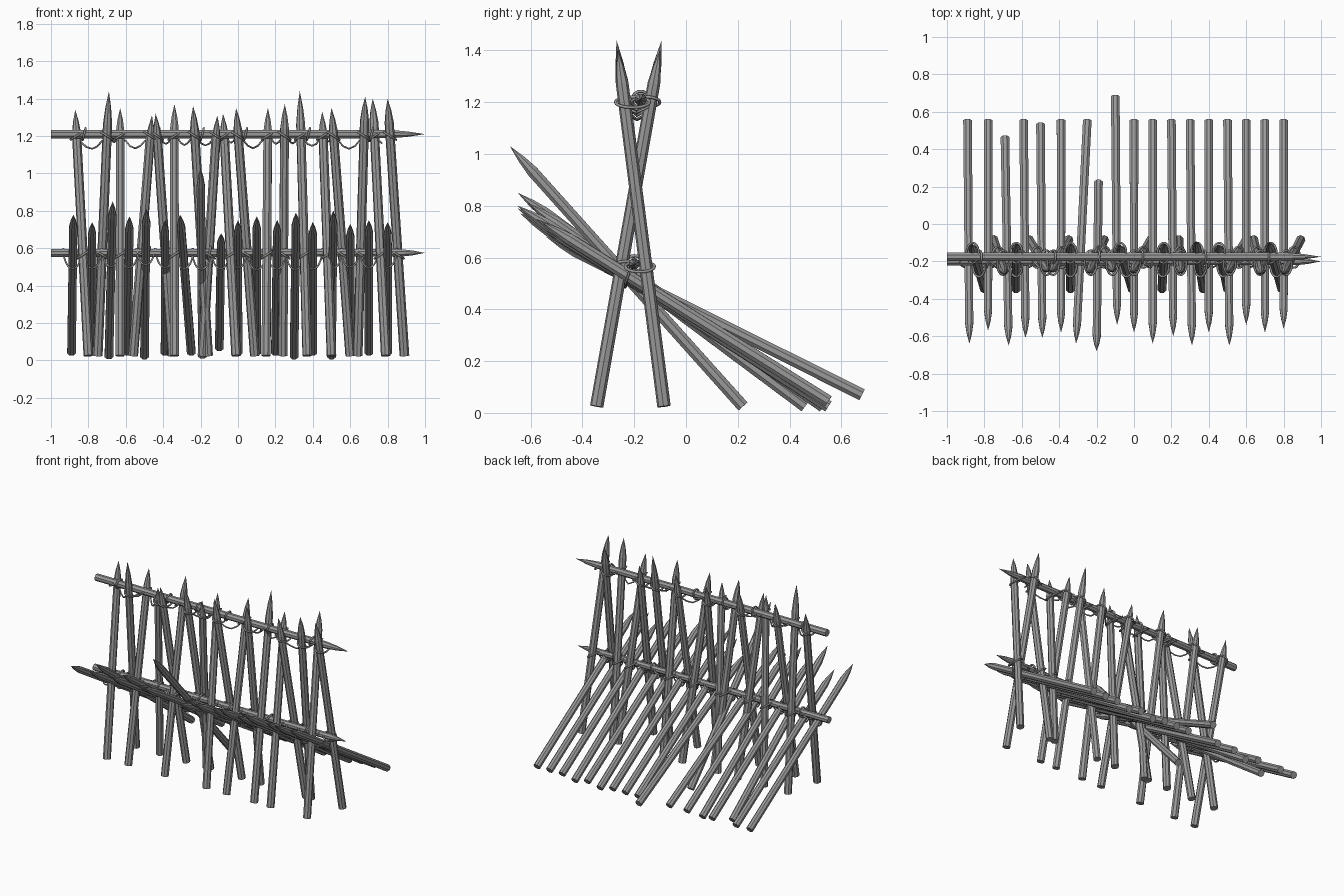
import bpy, bmesh, math
from mathutils import Vector

cube = bpy.data.objects.get("Cube")
if cube:
    bpy.data.objects.remove(cube)

GREY = (0.32, 0.32, 0.32, 1)
wood = bpy.data.materials.new("weathered grey")
wood.use_nodes = True
wood.diffuse_color = GREY
wood.node_tree.nodes["Principled BSDF"].inputs["Base Color"].default_value = GREY


def pole(name, base, tip, radius=0.026, point=0.12, sides=8):
    """Faceted pole with a flat base and a sharpened tip."""
    base, tip = Vector(base), Vector(tip)
    axis = tip - base
    turn = axis.to_track_quat('Z', 'Y')
    length = axis.length
    bm = bmesh.new()
    rings = []
    for h, r in ((0, radius), (length - point, radius * 0.95), (length - point * 0.5, radius * 0.6)):
        rings.append([bm.verts.new(base + turn @ Vector((r * math.cos(a), r * math.sin(a), h)))
                      for a in (math.tau * (i + 0.5) / sides for i in range(sides))])
    end = bm.verts.new(tip)
    bm.faces.new(rings[0][::-1])
    for i in range(sides):
        j = (i + 1) % sides
        for low, high in zip(rings, rings[1:]):
            bm.faces.new((low[i], low[j], high[j], high[i]))
        bm.faces.new((rings[-1][i], rings[-1][j], end))
    mesh = bpy.data.meshes.new(name)
    bm.to_mesh(mesh)
    bm.free()
    mesh.materials.append(wood)
    obj = bpy.data.objects.new(name, mesh)
    bpy.context.collection.objects.link(obj)


def cord(name, points, closed=False, radius=0.006):
    """Thin rope through the points."""
    curve = bpy.data.curves.new(name, 'CURVE')
    curve.dimensions = '3D'
    curve.bevel_depth = radius
    curve.bevel_resolution = 1
    curve.resolution_u = 3
    spline = curve.splines.new('BEZIER')
    spline.bezier_points.add(len(points) - 1)
    for bp, p in zip(spline.bezier_points, points):
        bp.co = p
        bp.handle_left_type = bp.handle_right_type = 'AUTO'
    spline.use_cyclic_u = closed
    curve.materials.append(wood)
    obj = bpy.data.objects.new(name, curve)
    bpy.context.collection.objects.link(obj)


def loop(name, center, rx, ry, tilt=0.0):
    """Roughly horizontal rope ring, tilted along x."""
    c = Vector(center)
    cord(name, [c + Vector((rx * math.cos(a), ry * math.sin(a), tilt * math.cos(a)))
                for a in (math.tau * i / 8 for i in range(8))], True)


def rail_loop(name, x, y, z, r=0.032):
    """Rope ring around a rail."""
    cord(name, [(x + 0.008 * math.sin(a), y + r * math.cos(a), z + r * math.sin(a))
                for a in (math.tau * i / 8 for i in range(8))], True)


# Long horizontal rails
UPPER = (-0.175, 1.21)
LOWER = (-0.2, 0.575)
pole("upper_rail", (-1, *UPPER), (1, *UPPER), 0.025, 0.18)
pole("lower_rail", (-1, *LOWER), (1, *LOWER), 0.023, 0.13)

# Crossed upright stakes: foot x, tip x, tip z, leans back
uprights = [
    (-0.80, -0.87, 1.34, 1), (-0.75, -0.69, 1.44, 0), (-0.63, -0.63, 1.35, 1),
    (-0.56, -0.46, 1.31, 0), (-0.35, -0.44, 1.32, 0), (-0.34, -0.34, 1.37, 1),
    (-0.16, -0.24, 1.36, 0), (-0.19, -0.11, 1.31, 0), (-0.01, -0.08, 1.32, 1),
    (0.09, -0.01, 1.35, 0), (0.15, 0.16, 1.35, 1), (0.24, 0.25, 1.37, 0),
    (0.37, 0.33, 1.44, 1), (0.50, 0.45, 1.33, 1), (0.60, 0.50, 1.35, 0),
    (0.64, 0.68, 1.41, 0), (0.79, 0.72, 1.40, 1), (0.89, 0.80, 1.40, 0),
]
for n, (foot, top, z, back) in enumerate(uprights, 1):
    foot_y, slope = (-0.345, 0.178) if back else (-0.085, -0.13)
    pole(f"upright_stake_{n}", (foot, foot_y, 0.025), (top, foot_y + slope * (z - 0.03), z),
         0.026, 0.18 if z > 1.42 else 0.13)

    # Lashings at both rails
    for label, (ry, rz) in (("upper", UPPER), ("lower", LOWER)):
        t = (rz - 0.03) / (z - 0.03)
        x, y = foot + (top - foot) * t, foot_y + slope * (rz - 0.03)
        loop(f"{label}_lashing_{n}", (x, (y + ry) / 2, rz - 0.01),
             0.032, abs(y - ry) / 2 + 0.034, 0.02 if back else -0.02)
        if n % 3 == 1:
            rail_loop(f"{label}_rail_wrap_{n}", x + 0.04, ry, rz)

# Sagging cord slung from stake to stake along the upper rail
sag = []
for a, b in zip(uprights, uprights[1:]):
    xa, xb = (s[1] + 0.1 * (s[0] - s[1]) for s in (a, b))
    sag.append((xa, -0.13 if a[3] else -0.235, 1.19))
    sag.append(((xa + xb) / 2, -0.19, 1.19 - 0.35 * abs(xb - xa)))
cord("upper_sagging_cord", sag, radius=0.005)

# Slanted spikes pointing forward: tail x, tail y, tip x, tip y, tip z
spikes = [
    (-0.89, 0.55, -0.88, -0.64, 0.78), (-0.78, 0.55, -0.78, -0.57, 0.74),
    (-0.69, 0.46, -0.67, -0.65, 0.85), (-0.59, 0.55, -0.58, -0.61, 0.77),
    (-0.50, 0.53, -0.49, -0.61, 0.81), (-0.39, 0.55, -0.39, -0.58, 0.75),
    (-0.25, 0.55, -0.31, -0.64, 0.78), (-0.19, 0.22, -0.20, -0.68, 1.03),
    (-0.10, 0.68, -0.09, -0.54, 0.68), (0.00, 0.55, 0.00, -0.58, 0.75),
    (0.10, 0.55, 0.10, -0.64, 0.77), (0.20, 0.55, 0.21, -0.60, 0.75),
    (0.30, 0.55, 0.31, -0.65, 0.79), (0.40, 0.55, 0.40, -0.58, 0.74),
    (0.50, 0.55, 0.51, -0.65, 0.80), (0.60, 0.55, 0.60, -0.54, 0.73),
    (0.70, 0.55, 0.70, -0.58, 0.75), (0.80, 0.55, 0.80, -0.56, 0.74),
]
for n, (x0, y0, x1, y1, z1) in enumerate(spikes, 1):
    z0 = 0.07 if y0 > 0.6 else 0.025 if z1 > 0.78 else 0.045
    pole(f"slanted_spike_{n}", (x0, y0, z0), (x1, y1, z1), 0.025, 0.13)
    # Hanging tie under each spike at the lower rail
    t = (-0.22 - y0) / (y1 - y0)
    x, z = x0 + (x1 - x0) * t, z0 + (z1 - z0) * t
    cord(f"spike_tie_{n}", [(x - 0.05, -0.2, 0.6), (x - 0.035, -0.225, z),
                            (x, -0.235, z - 0.03), (x + 0.035, -0.225, z), (x + 0.05, -0.2, 0.6)],
         radius=0.005)
